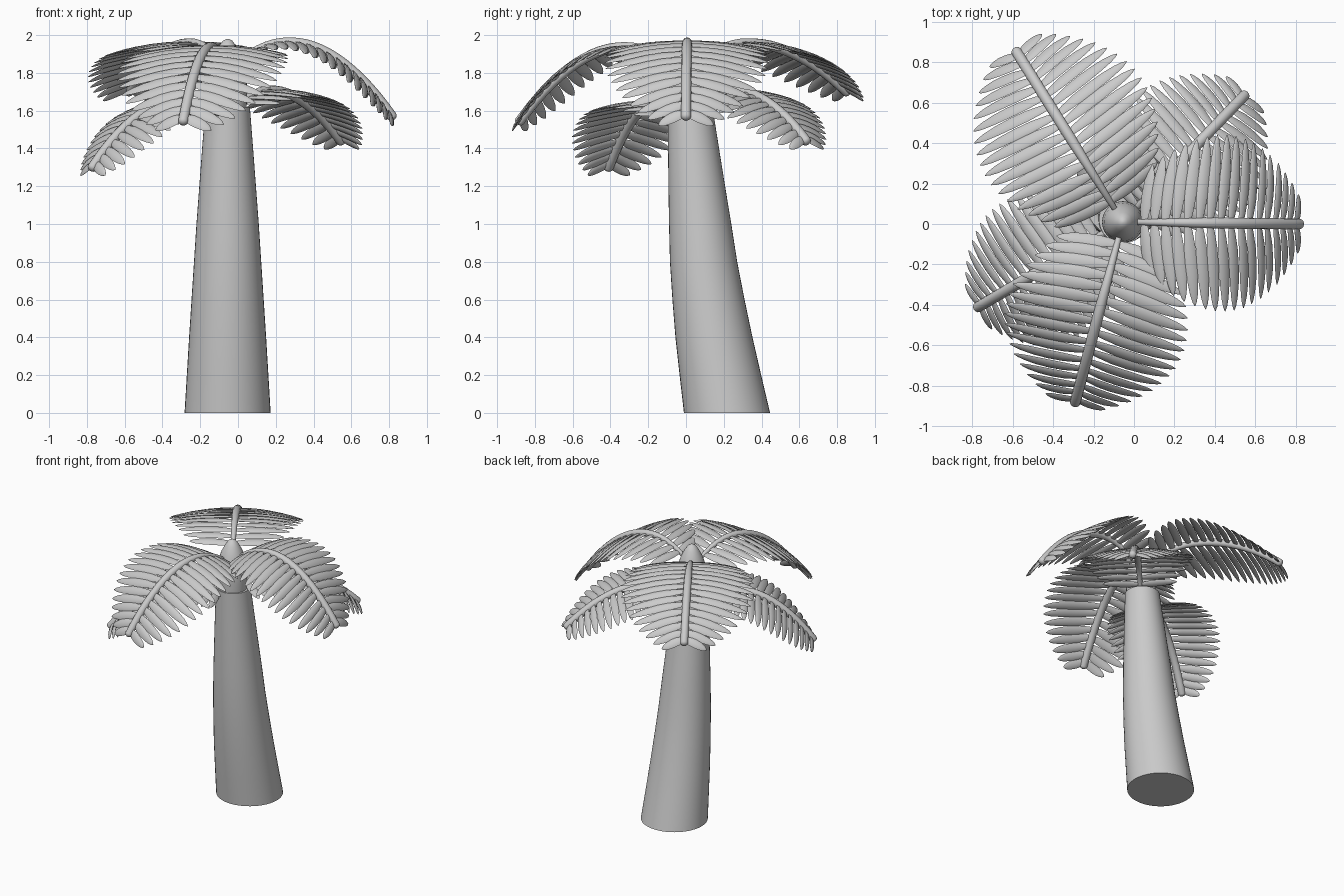
import bpy, bmesh
from math import sin, cos, pi, sqrt
from mathutils import Vector as V

if "Cube" in bpy.data.objects:
    bpy.data.objects.remove(bpy.data.objects["Cube"])

CX, CY = -0.055, 0.01   # crown centre
PEAK_U = .36            # where along its length a frond is highest


def loft(bm, rings):
    """Skin a list of vertex loops and cap both ends."""
    loops = [[bm.verts.new(p) for p in r] for r in rings]
    n = len(loops[0])
    for a, b in zip(loops, loops[1:]):
        for i in range(n):
            j = (i + 1) % n
            bm.faces.new((a[i], a[j], b[j], b[i]))
    bm.faces.new(loops[0][::-1])
    bm.faces.new(loops[-1])


def ring(c, a, b, n):
    """Ellipse around c spanned by the half-axes a and b."""
    return [c + a * cos(2 * pi * i / n) + b * sin(2 * pi * i / n) for i in range(n)]


def finish(bm, name, angle=0.9):
    bmesh.ops.recalc_face_normals(bm, faces=bm.faces)
    me = bpy.data.meshes.new(name)
    bm.to_mesh(me)
    bm.free()
    ob = bpy.data.objects.new(name, me)
    bpy.context.collection.objects.link(ob)
    bpy.ops.object.select_all(action='DESELECT')
    ob.select_set(True)
    bpy.context.view_layer.objects.active = ob
    bpy.ops.object.shade_smooth_by_angle(angle=angle)
    return ob


# trunk: leaning, tapered
bm = bmesh.new()
trunk = [(0, .217, .228), (.2, .182, .216), (.4, .148, .204), (.6, .119, .191),
         (.8, .093, .178), (1.0, .075, .165), (1.2, .057, .15), (1.4, .04, .135), (1.62, .022, .118)]
loft(bm, [ring(V((CX, y, z)), V((r, 0, 0)), V((0, r, 0)), 40) for z, y, r in trunk])
finish(bm, "trunk")

# crown bud
bm = bmesh.new()
bud = [(1.6, .10), (1.68, .103), (1.76, .102), (1.83, .093), (1.89, .073), (1.94, .047), (1.97, .025), (1.98, .006)]
loft(bm, [ring(V((CX, CY, z)), V((r, 0, 0)), V((0, r, 0)), 28) for z, r in bud])
finish(bm, "crown_bud")


def leaflet(bm, base, out, side, up, length, width, droop):
    """Flat pointed blade, outer edge tipped down, drooping toward its tip."""
    rings = []
    for t, w in ((0, .5), (.12, .75), (.3, .97), (.5, 1), (.7, .9), (.86, .66), (.95, .38), (1, .05)):
        c = base + out * (length * t) - up * (droop * length * t * t)
        wide = (side - up * .13) * (width * w / 2)
        rings.append(ring(c, wide, up * (.007 * w + .001), 8))
    loft(bm, rings)


def frond(name, tip, peak, half_width, pairs=17):
    """Arched midrib ending at tip, with leaflet pairs along it."""
    origin = V((CX, CY, 0))
    flat = V((tip[0], tip[1], 0)) - origin
    length = flat.length
    d = flat.normalized()
    side = V((-d.y, d.x, 0))
    drop = peak - tip[2]

    def at(u):
        k = .48 if u < PEAK_U else drop
        w = 1 - PEAK_U
        p = origin + d * (length * u)
        p.z = peak - k * ((u - PEAK_U) / w) ** 2
        tan = (d * length + V((0, 0, -2 * k * (u - PEAK_U) / w ** 2))).normalized()
        return p, tan, tan.cross(side)

    # midrib
    bm = bmesh.new()
    rings = []
    for i in range(21):
        u = .04 + .96 * i / 20
        p, tan, up = at(u)
        r = .012 + .015 * min(1, u / .5)
        rings.append(ring(p, side * r, up * r, 12))
    p, tan, up = at(1)
    for k in (.4, .75, .97):
        r = .027 * sqrt(1 - k * k)
        rings.append(ring(p + tan * (.022 * k), side * r, up * r, 12))
    loft(bm, rings)
    finish(bm, name + "_midrib")

    # leaflets evenly spaced along the arc
    us = [.12 + .88 * i / 200 for i in range(201)]
    arc = [0]
    for a, b in zip(us, us[1:]):
        arc.append(arc[-1] + (at(b)[0] - at(a)[0]).length)
    bm = bmesh.new()
    for i in range(pairs):
        s = i / (pairs - 1)
        u = next(u for u, a in zip(us, arc) if a >= s * arc[-1] * .97)
        p, tan, up = at(u)
        sweep = .1 + .3 * s ** 3
        size = half_width * sin(pi * (.2 + .71 * s)) ** .8
        for m in (-1, 1):
            out = side * (m * cos(sweep)) + tan * sin(sweep)
            across = tan * cos(sweep) - side * (m * sin(sweep))
            leaflet(bm, p, out, across, up, size, arc[-1] / pairs * 1.08, .09 + .1 * s)
    finish(bm, name + "_leaflets", 1.2)


# five fronds: three high, two low
frond("right_frond", (.815, .0, 1.57), 1.965, .44)
frond("back_left_frond", (-.58, .85, 1.70), 1.96, .46)
frond("front_frond", (-.29, -.88, 1.545), 1.94, .46)
frond("back_right_frond", (.545, .635, 1.44), 1.71, .39)
frond("left_frond", (-.77, -.41, 1.30), 1.65, .39)
